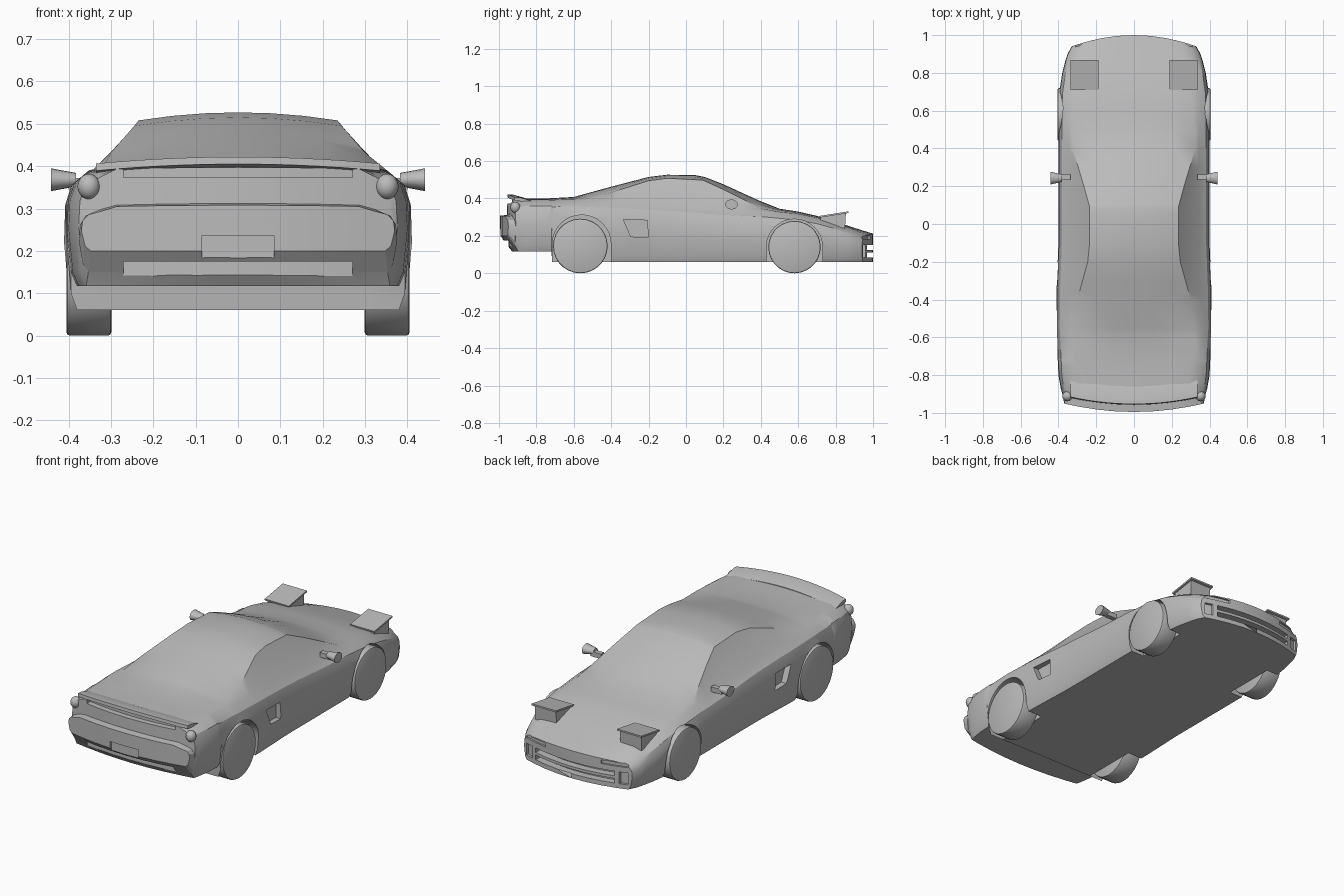
import bpy
import bmesh
import math

old = bpy.data.objects.get("Cube")
if old:
    bpy.data.objects.remove(old, do_unlink=True)

paint = bpy.data.materials.new("plain grey")
paint.use_nodes = True
GREY = (0.5, 0.5, 0.5, 1)
paint.diffuse_color = GREY
paint.node_tree.nodes["Principled BSDF"].inputs["Base Color"].default_value = GREY

REAR_BOW, NOSE_BOW = 0.33, -0.55
SIDES = ((1, "left"), (-1, "right"))


def make_object(name, verts, faces):
    bm = bmesh.new()
    points = [bm.verts.new(v) for v in verts]
    for face in faces:
        bm.faces.new([points[i] for i in face])
    bmesh.ops.recalc_face_normals(bm, faces=bm.faces)
    mesh = bpy.data.meshes.new(name)
    bm.to_mesh(mesh)
    bm.free()
    obj = bpy.data.objects.new(name, mesh)
    bpy.context.collection.objects.link(obj)
    mesh.materials.append(paint)
    return obj


def activate(obj):
    bpy.ops.object.select_all(action="DESELECT")
    obj.select_set(True)
    bpy.context.view_layer.objects.active = obj


def smooth(obj, angle=30):
    activate(obj)
    bpy.ops.object.shade_smooth_by_angle(angle=math.radians(angle))


def sweep(name, profile, x0, x1, bow=0, drop=0, segments=1):
    """Sweep a (y, z) profile across x, bowing it along y and dropping its ends."""
    n = len(profile)
    verts, faces = [], []
    for s in range(segments + 1):
        x = x0 + (x1 - x0) * s / segments
        verts += [(x, y + bow * x * x, z - drop * x * x) for y, z in profile]
    for s in range(segments):
        a, b = s * n, (s + 1) * n
        for i in range(n):
            j = (i + 1) % n
            faces.append((a + i, a + j, b + j, b + i))
    faces += [tuple(range(n)), tuple(range(segments * n, segments * n + n))]
    return make_object(name, verts, faces)


def rect(y0, y1, z0, z1):
    return [(y0, z0), (y1, z0), (y1, z1), (y0, z1)]


def cut(target, cutter):
    cutter.hide_render = True
    mod = target.modifiers.new("cut", "BOOLEAN")
    mod.operation = "DIFFERENCE"
    mod.solver = "EXACT"
    mod.object = cutter
    activate(target)
    bpy.ops.object.modifier_apply(modifier=mod.name)
    bpy.data.objects.remove(cutter, do_unlink=True)


def lookup(table, y):
    if y <= table[0][0]:
        return table[0][1]
    for (ya, a), (yb, b) in zip(table, table[1:]):
        if y <= yb:
            return a + (b - a) * (y - ya) / (yb - ya)
    return table[-1][1]


# Body measurements along its length, each as (y, value)
width = [(-.995, .37), (-.955, .376), (-.9, .388), (-.8, .4), (-.55, .412), (-.35, .41),
         (-.1, .4), (.6, .4), (.7, .395), (.8, .38), (.9, .362), (.95, .352), (1, .33)]
floor = [(-.995, .2), (-.93, .117), (-.72, .117), (-.715, .06), (1, .06)]
bow = [(-.995, .045), (-.955, .045), (-.9, .03), (-.8, 0), (.8, 0), (.9, .03), (.95, .05), (1, .06)]
belt = [(-.995, .295), (-.957, .298), (-.955, .375), (-.9, .385), (-.6, .39), (-.3, .378),
        (0, .358), (.2, .34), (.4, .33), (.6, .31), (.7, .288), (.8, .257), (.9, .23), (1, .195)]
edge_x = [(-.995, .285), (-.75, .3), (-.6, .325), (-.4, .3), (-.2, .245), (-.1, .235),
          (.09, .235), (.2, .265), (.3, .295), (.4, .325), (.5, .325), (.6, .31), (.8, .29), (1, .254)]
edge_z = [(-.995, .305), (-.957, .308), (-.955, .393), (-.75, .395), (-.55, .397), (-.4, .432),
          (-.2, .495), (-.1, .508), (.09, .498), (.2, .448), (.3, .398), (.4, .347), (.5, .328),
          (.6, .318), (.7, .298), (.8, .268), (.9, .24), (1, .205)]
centre = [(-.995, .308), (-.957, .312), (-.955, .397), (-.75, .4), (-.6, .408), (-.4, .463),
          (-.2, .515), (-.1, .527), (.05, .525), (.1, .515), (.2, .476), (.3, .43), (.4, .385),
          (.5, .345), (.6, .33), (.7, .307), (.8, .275), (.9, .243), (1, .212)]


def section(y):
    """Closed ring: floor centre, up the left side, over the roof, down the right side."""
    w, zb, bz = lookup(width, y), lookup(floor, y), lookup(belt, y)
    ex, ez, zc = lookup(edge_x, y), lookup(edge_z, y), lookup(centre, y)
    h = bz - zb
    half = [(w * f, zb) for f in (0, .26, .52, .77, .94)]
    half += [(w * .975, zb + h * .12), (w, zb + h * .5), (w * .992, zb + h * .75),
             (w * .955, bz - h * .1), (w * .86, bz)]
    half += [(ex * t / 3, zc - (zc - ez) * (t / 3) ** 2) for t in (3, 2, 1, 0)]
    ring = half + [(-x, z) for x, z in half[-2:0:-1]]
    push = -math.copysign(lookup(bow, y), y)
    return [(x, y + push * (x / w) ** 2, z) for x, z in ring]


# Body shell lofted from tail to nose
tables = (width, floor, bow, belt, edge_x, edge_z, centre)
stations = sorted({y for table in tables for y, _ in table})
rings = [section(y) for y in stations]
n = len(rings[0])
shell_faces = []
for s in range(len(rings) - 1):
    for i in range(n):
        j = (i + 1) % n
        shell_faces.append((s * n + i, s * n + j, s * n + n + j, s * n + n + i))
cap = [(i, i + 1, 12 - i, 13 - i) for i in range(3)] + [tuple(range(3, 11))]
for start in (0, (len(rings) - 1) * n):
    for face in cap:
        shell_faces.append([start + k for k in face])
        shell_faces.append([start + (n - k) % n for k in face])
body = make_object("body", [v for ring in rings for v in ring], shell_faces)

# Wheel arches, side intakes and nose corner lamps on both sides
for side, label in SIDES:
    for y, z, r in ((-.558, .155, .157), (.58, .14, .15)):
        arch = [(y + r * math.cos(a * math.pi / 16), z + r * math.sin(a * math.pi / 16))
                for a in range(17)]
        arch += [(y - r, -.1), (y + r, -.1)]
        cut(body, sweep("arch_cutter", arch, side * .297, side * .5))
    intake = [(-.335, .288), (-.207, .283), (-.202, .19), (-.295, .196)]
    cut(body, sweep("intake_cutter", intake, side * .375, side * .5))
    cut(body, sweep("lamp_cutter", rect(.99, 1.1, .18, .2), side * .17, side * .31, NOSE_BOW, 0, 4))
    cut(body, sweep("fog_cutter", rect(.985, 1.1, .085, .15), side * .265, side * .31, NOSE_BOW, 0, 2))

# Nose grille slots, rear slot, plate recess and lower rear cut-out
for z0, z1 in ((.085, .11), (.125, .15)):
    cut(body, sweep("grille_cutter", rect(.96, 1.1, z0, z1), -.24, .24, NOSE_BOW, 0, 10))
cut(body, sweep("slot_cutter", rect(-1.1, -.925, .373, .45), -.27, .27, REAR_BOW, 0, 10))
cut(body, sweep("plate_cutter", rect(-1.1, -.982, .18, .236), -.085, .085, REAR_BOW, 0, 4))
cut(body, sweep("diffuser_cutter", rect(-1.1, -.95, .05, .175), -.27, .27, REAR_BOW, 0, 10))
smooth(body)

# Tail spoiler over the rear slot
lip = [(-.955, .405), (-.953, .422), (-.925, .421), (-.86, .402), (-.86, .38), (-.915, .4)]
smooth(sweep("tail_spoiler", lip, -.335, .335, REAR_BOW, .14, 14))

for side, label in SIDES:
    # Wheels
    for place, y, r in (("rear", -.565, .146), ("front", .58, .14)):
        bpy.ops.mesh.primitive_cylinder_add(vertices=28, radius=r, depth=.106,
                                            location=(side * .352, y, r),
                                            rotation=(0, math.pi / 2, 0))
        wheel = bpy.context.object
        wheel.name = f"{place}_{label}_wheel"
        wheel.data.materials.append(paint)
        bevel = wheel.modifiers.new("bevel", "BEVEL")
        bevel.width = .008
        bevel.segments = 2
        bpy.ops.object.modifier_apply(modifier=bevel.name)
        smooth(wheel, 40)

    # Raised headlights: wedge housing under a thin lid
    housing = [(.72, .27), (.85, .24), (.855, .32), (.72, .303)]
    sweep(f"{label}_headlight", housing, side * .195, side * .325)
    lid = [(.712, .297), (.71, .306), (.868, .331), (.868, .322)]
    sweep(f"{label}_headlight_lid", lid, side * .187, side * .335)

    # Door mirrors
    sweep(f"{label}_mirror_stalk", rect(.235, .262, .345, .372), side * .335, side * .4)
    bpy.ops.mesh.primitive_cone_add(vertices=16, radius1=.016, radius2=.027, depth=.06,
                                    location=(side * .412, .243, .368),
                                    rotation=(0, side * math.pi / 2, 0))
    mirror = bpy.context.object
    mirror.name = f"{label}_mirror"
    mirror.scale.y = 1.25
    mirror.data.materials.append(paint)
    smooth(mirror)

    # Rounded tail lamps on the rear corners
    bpy.ops.mesh.primitive_uv_sphere_add(segments=16, ring_count=10, radius=.03,
                                         location=(side * .352, -.912, .352))
    lamp = bpy.context.object
    lamp.name = f"{label}_tail_lamp"
    lamp.scale = (.9, .9, 1)
    lamp.data.materials.append(paint)
    smooth(lamp)
